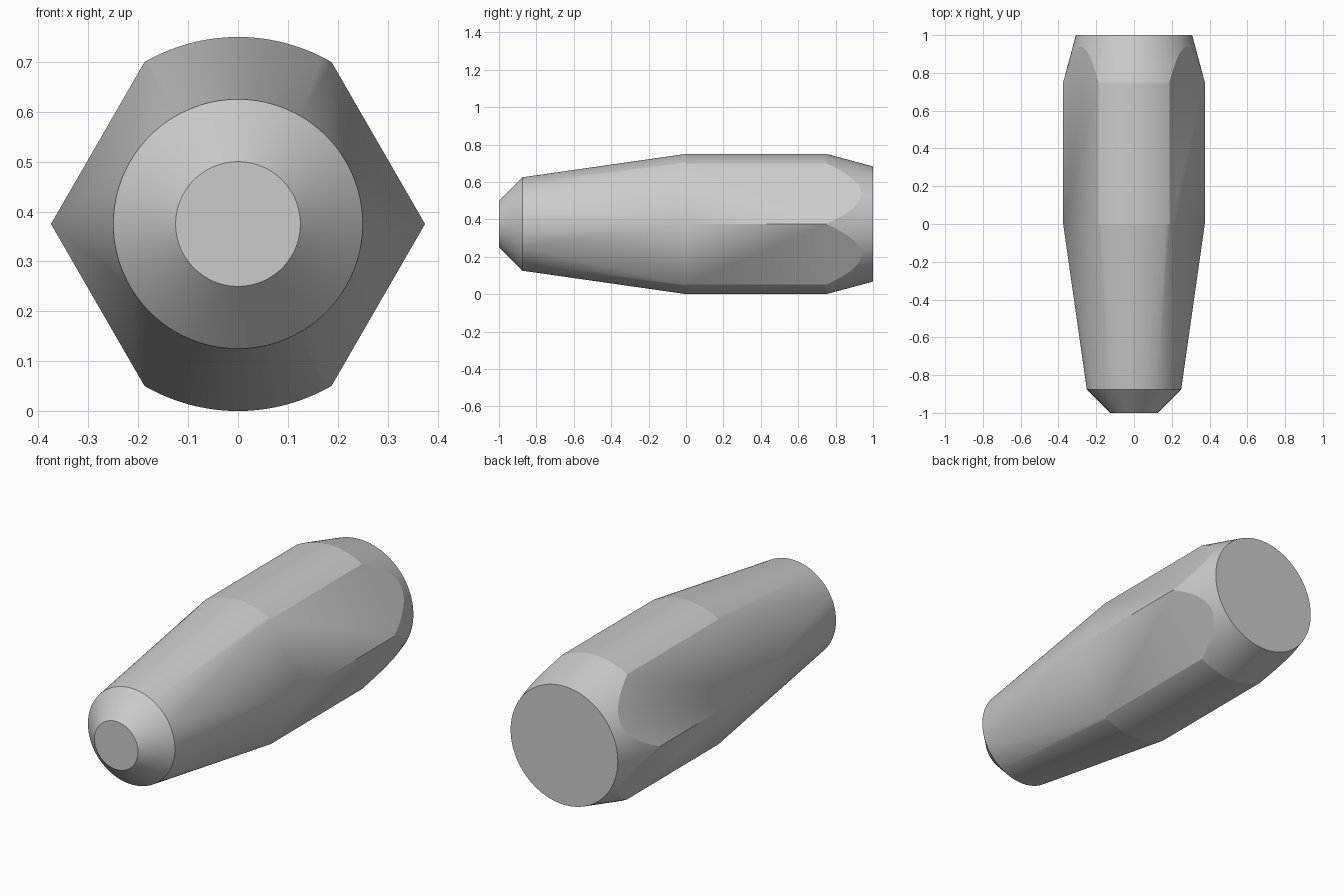
import bpy, bmesh, math

if "Cube" in bpy.data.objects:
    bpy.data.objects.remove(bpy.data.objects["Cube"])

N = 120                      # segments round the axis
CZ = 0.375                   # axis height
R = 0.375                    # round stock radius
FLAT = R * math.cos(math.pi / 6)   # axis to flat distance
TAN = math.tan(math.radians(15))   # rear chamfer slope


def section_radius(i):
    """Radius of the body: two round sides (top, bottom) and four hex flats."""
    deg = i * 360 / N
    if 60 <= deg <= 120 or 240 <= deg <= 300:
        return R
    return FLAT / math.cos(math.radians(deg % 60 - 30))


bm = bmesh.new()


def point(i, r, y):
    a = 2 * math.pi * i / N
    bm.verts.new((r * math.cos(a), y, CZ + r * math.sin(a)))


for i in range(N):
    # nose chamfer, nose and rear end circles
    point(i, 0.125, -1.0)
    point(i, 0.25, -0.875)
    point(i, R - 0.25 * TAN, 1.0)
    # body section: corners and round sides only at the front
    s = section_radius(i)
    if s > R - 1e-6:
        point(i, R, 0.0)
    # curved rear edge where the flats meet the cone
    point(i, s, 0.75 + (R - s) / TAN)

# The body is convex, so its skin is the hull of these rings
hull = bmesh.ops.convex_hull(bm, input=bm.verts)
loose = [v for v in bm.verts if not v.link_faces]
bmesh.ops.delete(bm, geom=loose, context='VERTS')
bmesh.ops.dissolve_limit(bm, angle_limit=math.radians(0.3),
                         verts=bm.verts, edges=bm.edges)
bmesh.ops.recalc_face_normals(bm, faces=bm.faces)

mesh = bpy.data.meshes.new("tapered_body")
bm.to_mesh(mesh)
bm.free()

grey = bpy.data.materials.new("plain grey")
grey.diffuse_color = (0.6, 0.6, 0.6, 1)
grey.use_nodes = True
grey.node_tree.nodes["Principled BSDF"].inputs["Base Color"].default_value = grey.diffuse_color
mesh.materials.append(grey)

body = bpy.data.objects.new("tapered_body", mesh)
bpy.context.collection.objects.link(body)
bpy.context.view_layer.objects.active = body
body.select_set(True)
bpy.ops.object.shade_smooth_by_angle(angle=math.radians(5))
